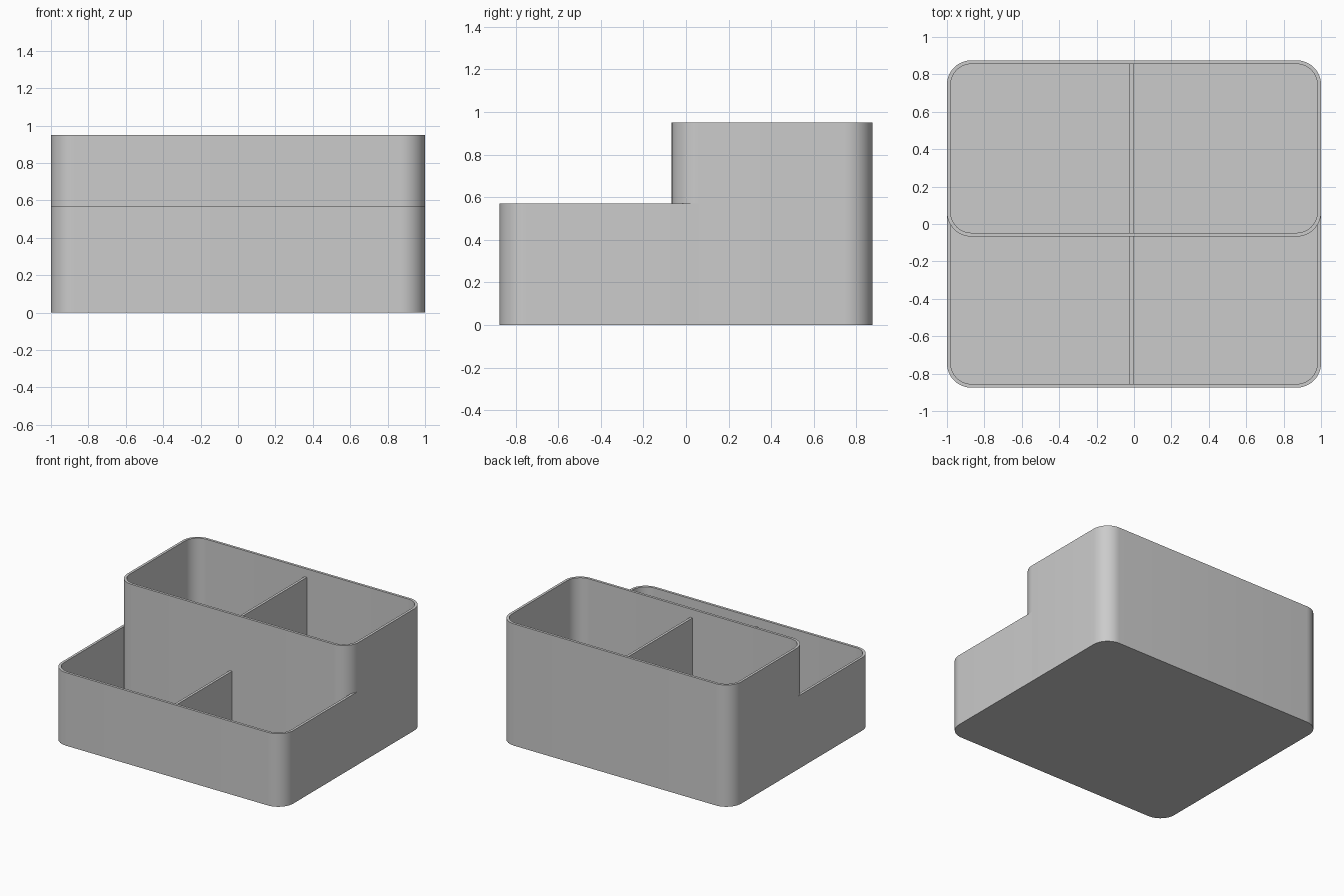
import bpy, bmesh
from math import sin, cos, pi

if "Cube" in bpy.data.objects:
    bpy.data.objects.remove(bpy.data.objects["Cube"])

W, D = 1.0, 0.875            # half width, half depth
WALL, R, SEG = 0.02, 0.13, 12
FLOOR, LOW, HIGH = 0.02, 0.57, 0.95
SPLIT = -0.067               # front face of the tall compartment
DROP = 0.065                 # dividers sit below the rims


def arc(cx, cy, r, start):
    return [(cx + r * cos(start + pi / 2 * i / SEG), cy + r * sin(start + pi / 2 * i / SEG))
            for i in range(SEG + 1)]


def rounded(y0, y1, inset=0.0):
    """Rounded rectangle, anticlockwise from the front left corner."""
    r, x = R - inset, W - R
    return (arc(-x, y0 + R, r, pi) + arc(x, y0 + R, r, 1.5 * pi)
            + arc(x, y1 - R, r, 0) + arc(-x, y1 - R, r, pi / 2))


def finish(bm, name):
    bmesh.ops.recalc_face_normals(bm, faces=bm.faces)
    mesh = bpy.data.meshes.new(name)
    bm.to_mesh(mesh)
    bm.free()
    ob = bpy.data.objects.new(name, mesh)
    bpy.context.collection.objects.link(ob)
    bpy.ops.object.select_all(action='DESELECT')
    ob.select_set(True)
    bpy.context.view_layer.objects.active = ob
    bpy.ops.object.shade_smooth_by_angle(angle=pi / 6)
    return ob


def prism(name, pts, z0, z1):
    bm = bmesh.new()
    face = bm.faces.new([bm.verts.new((x, y, z0)) for x, y in pts])
    ext = bmesh.ops.extrude_face_region(bm, geom=[face], use_keep_orig=True)
    top = [v for v in ext["geom"] if isinstance(v, bmesh.types.BMVert)]
    bmesh.ops.translate(bm, verts=top, vec=(0, 0, z1 - z0))
    return finish(bm, name)


def wall(name, outer, inner, z0, z1, closed):
    """Thin upright wall between two matching paths."""
    bm = bmesh.new()
    rows = [[bm.verts.new(p) for p in ((*o, z0), (*o, z1), (*i, z1), (*i, z0))]
            for o, i in zip(outer, inner)]
    for a, b in zip(rows, rows[1:] + (rows[:1] if closed else [])):
        for k in range(4):
            n = (k + 1) % 4
            bm.faces.new((a[k], b[k], b[n], a[n]))
    if not closed:
        bm.faces.new(rows[0])
        bm.faces.new(rows[-1])
    return finish(bm, name)


# Shared floor plate
prism("base", rounded(-D, D), 0, FLOOR)

# Tall rear compartment
wall("tall_compartment_wall", rounded(SPLIT, D), rounded(SPLIT, D, WALL), FLOOR, HIGH, True)


# Low front tray: U-shaped wall running back to the tall compartment's sides
def u_path(inset):
    x, y = W - inset, SPLIT + R
    return [(-x, y)] + rounded(-D, D, inset)[:2 * (SEG + 1)] + [(x, y)]


wall("front_tray_wall", u_path(0), u_path(WALL), FLOOR, LOW, False)

# Dividers, slightly left of centre
for name, y0, y1, top in (("front_divider", -D + WALL / 2, SPLIT + WALL / 2, LOW - DROP),
                          ("rear_divider", SPLIT + WALL / 2, D - WALL / 2, HIGH - DROP)):
    prism(name, [(-0.024, y0), (-0.004, y0), (-0.004, y1), (-0.024, y1)], FLOOR, top)
